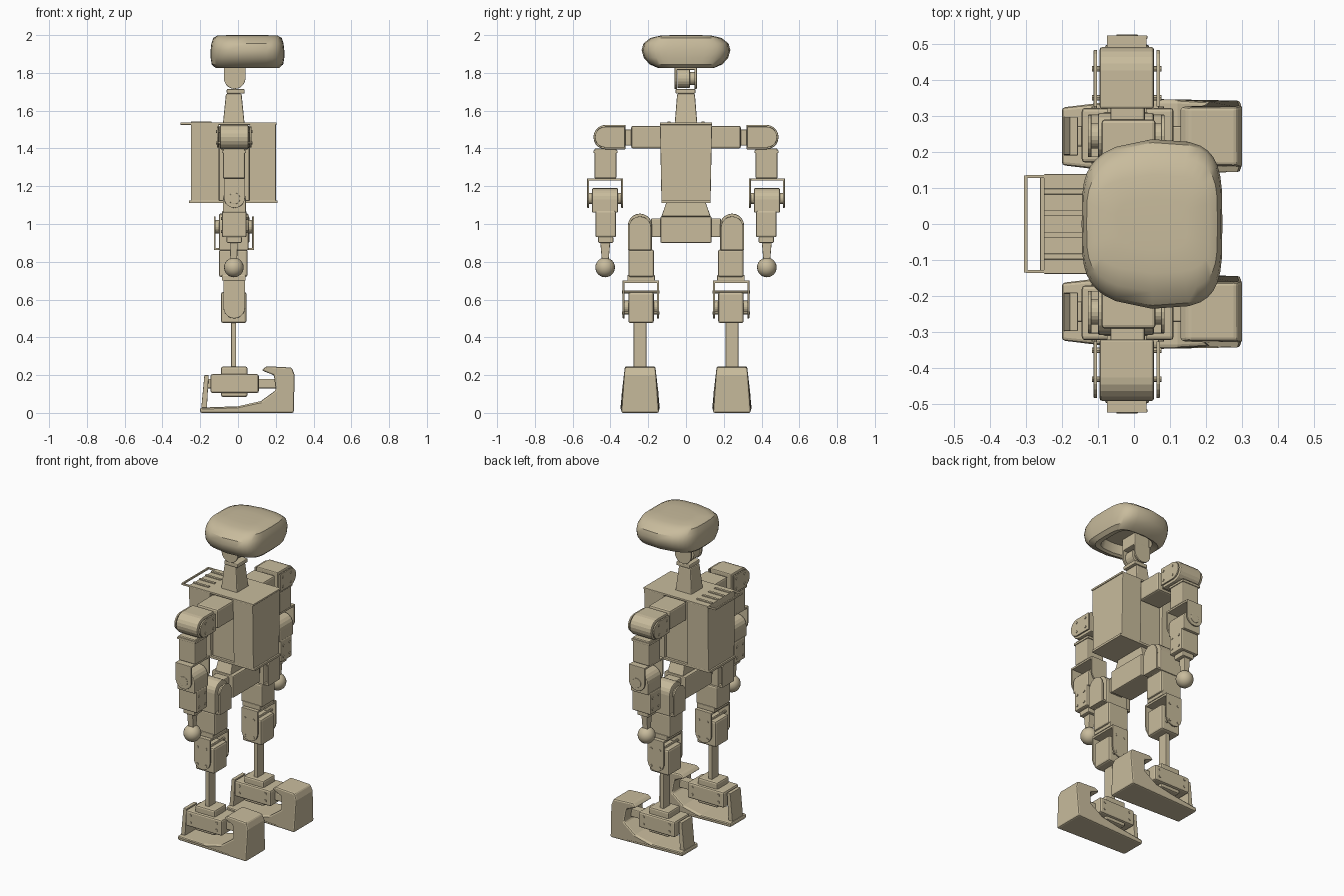
import bpy, bmesh, math
from mathutils import Vector

old = bpy.data.objects.get("Cube")
if old:
    bpy.data.objects.remove(old, do_unlink=True)

tan = bpy.data.materials.new("warm_tan")
tan.use_nodes = True
TAN = (0.58, 0.50, 0.335, 1)
tan.diffuse_color = TAN
tan.node_tree.nodes["Principled BSDF"].inputs["Base Color"].default_value = TAN


def finish(name, bm, bevel=0, smooth=False):
    bmesh.ops.recalc_face_normals(bm, faces=bm.faces)
    mesh = bpy.data.meshes.new(name)
    bm.to_mesh(mesh)
    bm.free()
    mesh.materials.append(tan)
    ob = bpy.data.objects.new(name, mesh)
    bpy.context.collection.objects.link(ob)
    if bevel:
        mod = ob.modifiers.new("bevel", "BEVEL")
        mod.width, mod.segments, mod.limit_method = bevel, 2, "ANGLE"
    if smooth:
        bpy.ops.object.select_all(action="DESELECT")
        ob.select_set(True)
        bpy.context.view_layer.objects.active = ob
        bpy.ops.object.shade_smooth_by_angle(angle=math.radians(35))
    return ob


def prism(name, outline, axis, lo, hi, bevel=0, s=1, warp=None):
    """Extrude a 2D outline along an axis; s = -1 mirrors across y = 0."""
    bm = bmesh.new()
    place = {"x": lambda a, b, d: (d, a, b), "y": lambda a, b, d: (a, d, b),
             "z": lambda a, b, d: (a, b, d)}[axis]
    rings = [[bm.verts.new(place(a, b, d)) for a, b in outline] for d in (lo, hi)]
    bm.faces.new(rings[0])
    bm.faces.new(rings[1])
    n = len(outline)
    for i in range(n):
        j = (i + 1) % n
        bm.faces.new((rings[0][i], rings[0][j], rings[1][j], rings[1][i]))
    for v in bm.verts:
        if warp:
            v.co = warp(v.co)
        v.co.y *= s
    return finish(name, bm, bevel)


def box(name, x, y, z, bevel=0.006, s=1, top=(1, 1)):
    """Box from three ranges; top scales the upper face in x and y."""
    cx, cy = sum(x) / 2, sum(y) / 2

    def taper(p):
        if p.z > sum(z) / 2:
            return Vector((cx + (p.x - cx) * top[0], cy + (p.y - cy) * top[1], p.z))
        return p
    corners = [(x[0], y[0]), (x[1], y[0]), (x[1], y[1]), (x[0], y[1])]
    return prism(name, corners, "z", z[0], z[1], bevel, s, taper)


def capsule(u, v, end="low", steps=10):
    """Outline with one round end at the low or high v side."""
    c, r = sum(u) / 2, (u[1] - u[0]) / 2
    arc = [(c + r * math.cos(math.pi * k / steps), r * math.sin(math.pi * k / steps))
           for k in range(steps + 1)]
    if end == "high":
        return [(u[0], v[0]), (u[1], v[0])] + [(a, v[1] - r + b) for a, b in arc]
    return [(u[0], v[1]), (u[1], v[1])] + [(a, v[0] + r - b) for a, b in arc]


def disc(a, b, r, n=20):
    return [(a + r * math.cos(math.tau * k / n), b + r * math.sin(math.tau * k / n))
            for k in range(n)]


def screws(name, axis, at, lo, hi, s):
    for i, (a, b) in enumerate(at):
        prism(f"{name}_{i + 1}", disc(a, b, 0.008, 8), axis, lo, hi, 0, s)


# Head: rounded shell, hollow underneath
bm = bmesh.new()
levels = [(1.89, .6, .5), (1.835, .66, .56), (1.825, .86, .62), (1.845, .97, .82), (1.88, 1, .95),
          (1.92, 1, 1), (1.955, .98, .96), (1.985, .93, .8), (1.997, .82, .58), (2.0, .5, .3)]
rings = []
for z, sx, sy in levels:
    ring = []
    for k in range(32):
        t = math.tau * k / 32
        c, d = math.cos(t), math.sin(t)
        px = math.copysign(abs(c) ** 0.4, c)
        py = math.copysign(abs(d) ** 0.5, d)
        narrow = 1 - 0.22 * max(0, -px) ** 1.5 - 0.08 * max(0, px) ** 2
        ring.append(bm.verts.new((0.05 + 0.195 * sx * px, 0.235 * sy * py * narrow, z)))
    rings.append(ring)
for lower, upper in zip(rings, rings[1:]):
    for i in range(32):
        j = (i + 1) % 32
        bm.faces.new((lower[i], lower[j], upper[j], upper[i]))
bm.faces.new(rings[0])
bm.faces.new(rings[-1])
finish("head", bm, 0, True)

# Neck
box("neck_post", (-0.08, 0.035), (-0.06, 0.06), (1.53, 1.69), 0.006, 1, (0.72, 0.78))
box("neck_turntable", (-0.06, 0.035), (-0.055, 0.05), (1.69, 1.715))
prism("neck_servo", disc(-0.02, 1.77, 0.05), "y", -0.045, 0.02, 0.004)
prism("neck_hub", disc(-0.02, 1.77, 0.035), "y", 0.02, 0.055, 0.003)
box("head_mount", (-0.07, 0.04), (-0.06, 0.055), (1.815, 1.9))
for y in (-0.06, 0.045):
    prism(f"neck_bracket_{'front' if y < 0 else 'back'}",
          capsule((-0.075, 0.04), (1.715, 1.83)), "y", y, y + 0.012, 0.002)

# Torso: front and rear cases around a recessed spine
box("rear_case", (-0.25, -0.1), (-0.13, 0.13), (1.12, 1.53), 0.004, 1, (1, 1.06))
box("front_case", (0.06, 0.2), (-0.13, 0.13), (1.12, 1.53), 0.004, 1, (1, 1.06))
box("spine", (-0.1, 0.06), (-0.115, 0.115), (1.12, 1.52))
box("torso_base", (-0.26, 0.21), (-0.13, 0.13), (1.11, 1.125), 0.002)
box("torso_lid", (-0.25, 0.205), (-0.138, 0.138), (1.525, 1.537), 0.002)
box("handle_bar", (-0.305, -0.295), (-0.135, 0.135), (1.525, 1.537), 0.002)
for s, side in ((1, "back"), (-1, "front")):
    box(f"handle_arm_{side}", (-0.3, -0.24), (0.127, 0.136), (1.525, 1.537), 0.002, s)
for y in (-0.09, -0.03, 0.03, 0.09):
    box("lid_rib", (-0.25, -0.14), (y - 0.008, y + 0.008), (1.535, 1.543), 0.002)

# Pelvis
box("pelvis", (-0.09, 0.06), (-0.135, 0.135), (0.9, 1.04))
box("waist", (-0.07, 0.04), (-0.13, 0.13), (1.04, 1.115), 0.004, 1, (0.9, 0.8))


def foot_shape(p):
    """Narrow the heel and the upper edge of the toe cap."""
    k = 1 - 0.2 * max(0, min(1, (-0.05 - p.x) / 0.15)) - 0.2 * max(0, p.z - 0.08) / 0.17
    return Vector((p.x, 0.243 + (p.y - 0.243) * k, p.z))


for s, side in ((1, "back"), (-1, "front")):
    # Shoulder
    box(f"shoulder_link_{side}", (-0.09, 0.06), (0.12, 0.29), (1.4, 1.52), 0.01, s)
    box(f"shoulder_collar_{side}", (-0.065, 0.03), (0.28, 0.33), (1.415, 1.5), 0.006, s)
    arm = [(b, a) for a, b in capsule((1.395, 1.525), (0.32, 0.49), "high")]
    prism(f"shoulder_servo_{side}", arm, "x", -0.095, 0.055, 0.006, s)
    for x in (-0.112, 0.062):
        plate = [(b, a) for a, b in capsule((1.405, 1.515), (0.325, 0.482), "high")]
        prism(f"shoulder_bracket_{side}", plate, "x", x, x + 0.01, 0.002, s)
    screws(f"shoulder_screw_{side}", "x", [(0.35, 1.43), (0.35, 1.49), (0.43, 1.43), (0.43, 1.49)],
           -0.116, 0.076, s)

    # Upper arm and elbow
    box(f"upper_arm_{side}", (-0.08, 0.038), (0.368, 0.485), (1.24, 1.4), 0.008, s)
    box(f"upper_arm_band_{side}", (-0.086, 0.043), (0.362, 0.49), (1.375, 1.39), 0.002, s)
    box(f"elbow_bridge_{side}", (-0.075, 0.035), (0.335, 0.52), (1.23, 1.242), 0.002, s)
    for y in (0.333, 0.513):
        prism(f"elbow_bracket_{side}", capsule((-0.075, 0.037), (1.085, 1.242)), "y", y, y + 0.01,
              0.002, s)
    prism(f"elbow_servo_{side}", capsule((-0.08, 0.042), (1.06, 1.19), "high"), "y", 0.36, 0.497,
          0.006, s)
    prism(f"elbow_hub_{side}", disc(-0.019, 1.135, 0.03), "y", 0.34, 0.525, 0.002, s)

    # Forearm and ball hand
    box(f"forearm_{side}", (-0.085, 0.045), (0.37, 0.48), (0.93, 1.07), 0.008, s)
    box(f"wrist_{side}", (-0.06, 0.02), (0.385, 0.465), (0.9, 0.935), 0.006, s)
    box(f"hand_stem_{side}", (-0.04, -0.005), (0.41, 0.445), (0.8, 0.905), 0.004, s, (1.2, 1.5))
    screws(f"forearm_screw_{side}", "x", [(0.395, 0.96), (0.455, 0.96), (0.395, 1.03), (0.455, 1.03)],
           -0.089, 0.049, s)
    bm = bmesh.new()
    bmesh.ops.create_uvsphere(bm, u_segments=20, v_segments=12, radius=0.052)
    bmesh.ops.translate(bm, verts=bm.verts, vec=(-0.022, s * 0.428, 0.77))
    finish(f"ball_hand_{side}", bm, 0, True)

    # Hip
    box(f"hip_joint_{side}", (-0.06, 0.03), (0.13, 0.185), (0.93, 1.03), 0.006, s)
    prism(f"hip_servo_{side}", capsule((0.18, 0.308), (0.86, 1.055), "high"), "x", -0.1, 0.055,
          0.006, s)
    for x in (-0.128, 0.075):
        prism(f"hip_bracket_{side}", capsule((0.185, 0.303), (0.865, 1.04), "high"), "x", x,
              x + 0.01, 0.002, s)
    prism(f"hip_hub_{side}", disc(0.244, 0.985, 0.035), "x", -0.12, 0.078, 0.002, s)
    box(f"hip_bridge_{side}", (-0.128, 0.085), (0.185, 0.303), (0.862, 0.874), 0.002, s)

    # Thigh and knee
    box(f"thigh_{side}", (-0.1, 0.05), (0.17, 0.305), (0.72, 0.865), 0.01, s)
    box(f"thigh_collar_{side}", (-0.085, 0.04), (0.165, 0.31), (0.7, 0.73), 0.004, s)
    box(f"knee_bridge_{side}", (-0.075, 0.035), (0.143, 0.335), (0.688, 0.702), 0.002, s)
    for y in (0.143, 0.325):
        prism(f"knee_bracket_{side}", capsule((-0.077, 0.037), (0.5, 0.702)), "y", y, y + 0.01,
              0.002, s)
    box(f"knee_servo_{side}", (-0.09, 0.045), (0.17, 0.305), (0.475, 0.64), 0.012, s)
    prism(f"knee_hub_{side}", disc(-0.02, 0.56, 0.035), "y", 0.15, 0.328, 0.002, s)
    screws(f"knee_screw_{side}", "y", [(-0.05, 0.53), (0.01, 0.53), (-0.05, 0.64), (0.01, 0.64)],
           0.14, 0.339, s)

    # Shin and ankle
    box(f"shin_{side}", (-0.036, -0.01), (0.21, 0.277), (0.22, 0.485), 0.003, s)
    box(f"ankle_block_{side}", (-0.09, 0.05), (0.185, 0.305), (0.085, 0.245), 0.01, s)
    box(f"ankle_servo_{side}", (-0.145, 0.11), (0.17, 0.322), (0.105, 0.205), 0.01, s)
    box(f"ankle_pivot_{side}", (-0.178, 0.21), (0.215, 0.272), (0.13, 0.18), 0.006, s)
    screws(f"ankle_screw_{side}", "y", [(-0.11, 0.135), (-0.11, 0.18), (0.075, 0.135), (0.075, 0.18)],
           0.166, 0.326, s)

    # Foot: sole and toe cap in one profile, with a heel post
    foot = [(-0.2, 0), (0.295, 0), (0.3, 0.2), (0.285, 0.24), (0.15, 0.247), (0.125, 0.225),
            (0.19, 0.2), (0.2, 0.12), (0.12, 0.062), (0, 0.035), (-0.2, 0.028)]
    prism(f"foot_{side}", foot, "y", 0.143, 0.343, 0.009, s, foot_shape)
    heel = [(-0.195, 0.02), (-0.165, 0.02), (-0.155, 0.2), (-0.178, 0.2)]
    prism(f"heel_post_{side}", heel, "y", 0.19, 0.297, 0.003, s)
